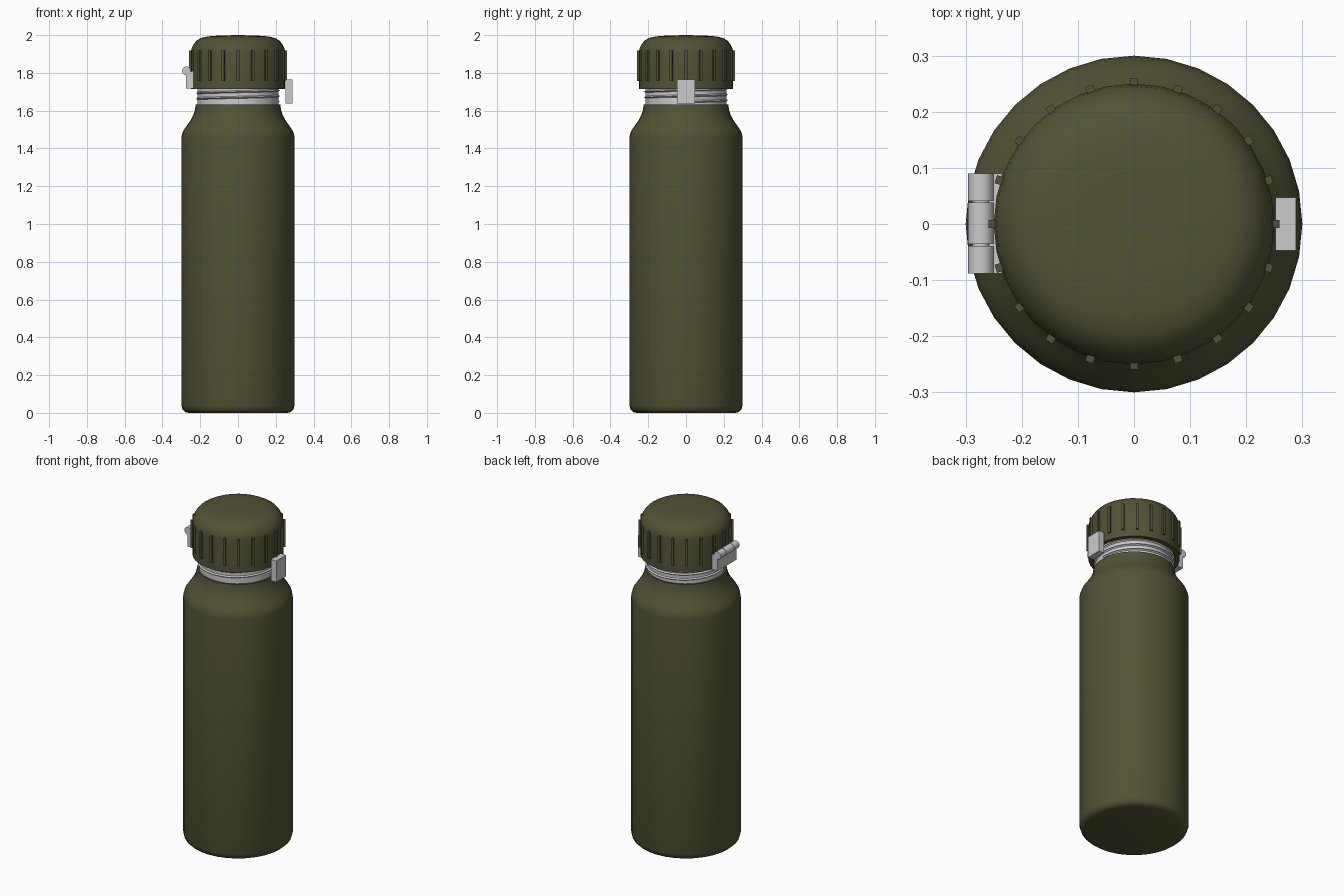
import bpy, bmesh, math
from mathutils import Matrix

if "Cube" in bpy.data.objects:
    bpy.data.objects.remove(bpy.data.objects["Cube"])


def material(name, rgb):
    m = bpy.data.materials.new(name)
    m.diffuse_color = (*rgb, 1)
    m.use_nodes = True
    m.node_tree.nodes["Principled BSDF"].inputs["Base Color"].default_value = m.diffuse_color
    return m


OLIVE = material("olive paint", (0.085, 0.085, 0.037))
METAL = material("light metal", (0.6, 0.6, 0.61))


def finish(name, bm, mat, smooth=True):
    bmesh.ops.recalc_face_normals(bm, faces=bm.faces)
    me = bpy.data.meshes.new(name)
    bm.to_mesh(me)
    bm.free()
    me.materials.append(mat)
    ob = bpy.data.objects.new(name, me)
    bpy.context.collection.objects.link(ob)
    if smooth:
        bpy.ops.object.select_all(action='DESELECT')
        bpy.context.view_layer.objects.active = ob
        ob.select_set(True)
        bpy.ops.object.shade_smooth_by_angle(angle=math.radians(35))
    return ob


def lathe(name, profile, mat, n=32):
    bm = bmesh.new()
    rings = []
    for r, z in profile:
        if r == 0:
            rings.append([bm.verts.new((0, 0, z))] * n)
        else:
            rings.append([bm.verts.new((r * math.cos(2 * math.pi * i / n),
                                        r * math.sin(2 * math.pi * i / n), z)) for i in range(n)])
    for a, b in zip(rings, rings[1:]):
        for i in range(n):
            j = (i + 1) % n
            bm.faces.new(list(dict.fromkeys((a[i], a[j], b[j], b[i]))))
    return finish(name, bm, mat)


def add_box(bm, x, y, z, rot=0):
    size = [b - a for a, b in (x, y, z)]
    mid = [(a + b) / 2 for a, b in (x, y, z)]
    m = Matrix.Rotation(rot, 4, 'Z') @ Matrix.Translation(mid) @ Matrix.Diagonal((*size, 1))
    bmesh.ops.create_cube(bm, size=1, matrix=m)


# bottle body with rounded foot and curved shoulder
lathe("body", [(0, 0), (0.262, 0), (0.28, 0.005), (0.293, 0.017), (0.3, 0.04), (0.3, 1.455),
               (0.297, 1.475), (0.289, 1.495), (0.272, 1.52), (0.252, 1.548), (0.238, 1.575),
               (0.228, 1.605), (0.224, 1.632), (0.205, 1.632)], OLIVE)

# bare metal neck
lathe("neck", [(0.214, 1.6), (0.214, 1.76), (0.19, 1.76), (0.19, 1.6)], METAL)

# screw thread: triangular section swept along a helix
bm = bmesh.new()
prev = None
turns, seg = 3, 32
for i in range(turns * seg + 1):
    a = 2 * math.pi * i / seg
    z = 1.648 + 0.03 * i / seg
    ring = [bm.verts.new((r * math.cos(a), r * math.sin(a), z + dz))
            for r, dz in ((0.21, -0.009), (0.222, 0), (0.21, 0.009))]
    if prev:
        for k in range(3):
            l = (k + 1) % 3
            bm.faces.new((prev[k], prev[l], ring[l], ring[k]))
    else:
        bm.faces.new(ring)
    prev = ring
bm.faces.new(prev)
finish("neck_thread", bm, METAL)

# domed cap
lathe("cap", [(0.2, 1.75), (0.225, 1.75), (0.225, 1.715), (0.25, 1.715), (0.25, 1.905), (0.246, 1.93),
              (0.235, 1.952), (0.218, 1.972), (0.195, 1.985), (0.16, 1.993),
              (0.1, 1.998), (0, 2.0)], OLIVE)

# grip ribs around the cap
bm = bmesh.new()
for i in range(20):
    add_box(bm, (0.24, 0.259), (-0.0075, 0.0075), (1.757, 1.918), 2 * math.pi * i / 20)
finish("cap_ribs", bm, OLIVE, False)

# latch plate on the right
bm = bmesh.new()
add_box(bm, (0.252, 0.289), (-0.047, 0.047), (1.637, 1.765))
finish("latch", bm, METAL, False)

# hinge plate and three-knuckle barrel on the left
bm = bmesh.new()
add_box(bm, (-0.274, -0.235), (-0.088, 0.09), (1.717, 1.808))
finish("hinge_plate", bm, METAL, False)
bm = bmesh.new()
for y0, y1, r in ((-0.088, -0.039, 0.023), (-0.036, 0.038, 0.023), (0.041, 0.09, 0.023),
                  (-0.08, 0.08, 0.015)):
    m = Matrix.Translation((-0.273, (y0 + y1) / 2, 1.811)) @ Matrix.Rotation(math.pi / 2, 4, 'X')
    bmesh.ops.create_cone(bm, cap_ends=True, segments=16, radius1=r, radius2=r,
                          depth=y1 - y0, matrix=m)
finish("hinge_barrel", bm, METAL)
